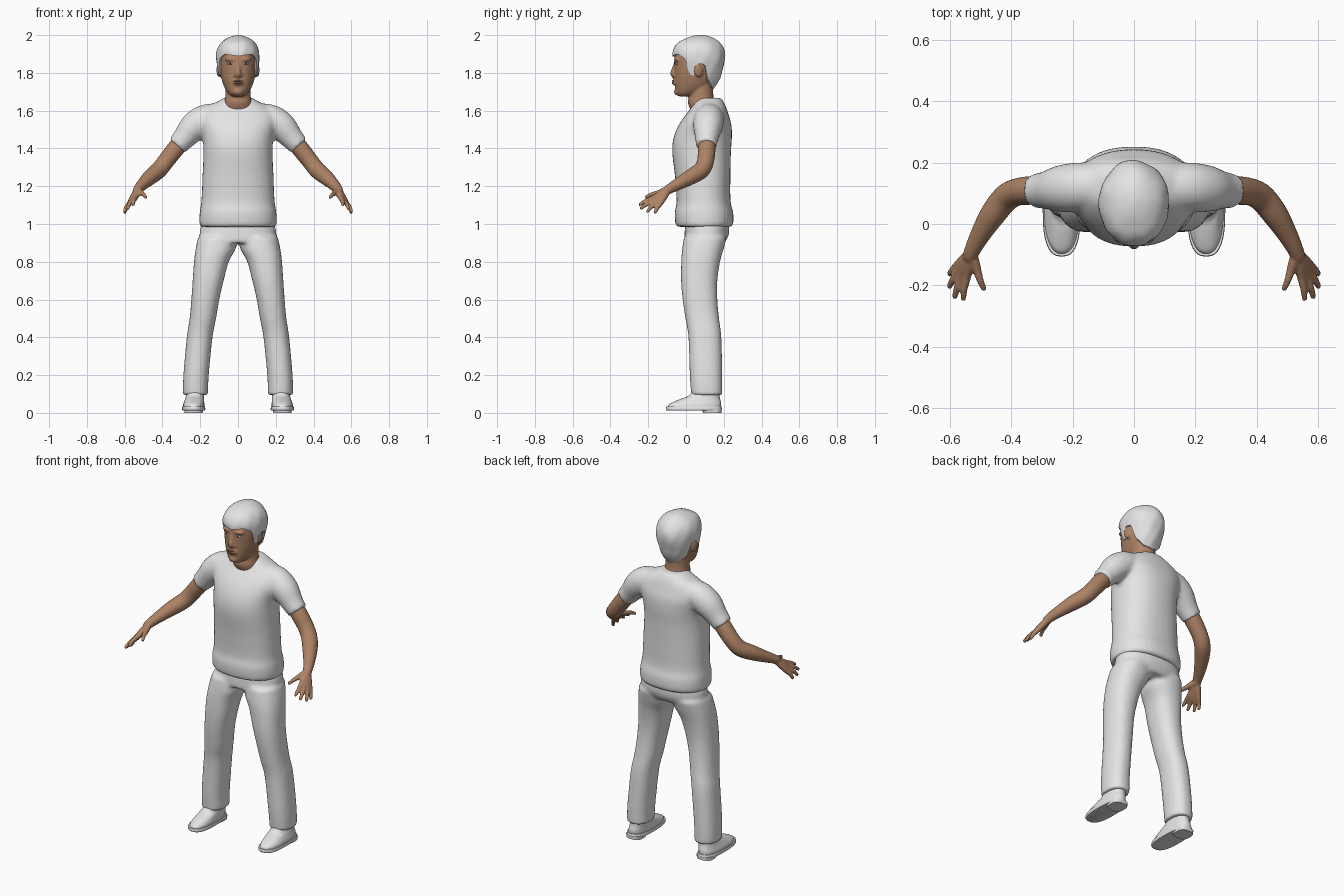
import bpy, bmesh, math
from mathutils import Vector, Matrix

def material(name, rgb):
    m = bpy.data.materials.new(name)
    m.diffuse_color = (*rgb, 1)
    return m

CLOTH = material("off_white", (0.78, 0.78, 0.78))
SKIN = material("brown_skin", (0.42, 0.225, 0.13))
LIP = material("dark_lip", (0.30, 0.14, 0.085))
DARK = material("eye_dark", (0.05, 0.035, 0.03))

def smooth(st, k=4):
    """Catmull-Rom interpolation of a list of stations."""
    out = []
    for i in range(len(st) - 1):
        p0, p1, p2, p3 = st[max(i - 1, 0)], st[i], st[i + 1], st[min(i + 2, len(st) - 1)]
        for j in range(k):
            t = j / k
            out.append([0.5 * (2 * b + (c - a) * t + (2 * a - 5 * b + 4 * c - d) * t * t
                               + (3 * b - a - 3 * c + d) * t ** 3)
                        for a, b, c, d in zip(p0, p1, p2, p3)])
    return out + [list(st[-1])]

def skin_rings(bm, rings):
    rows = [[bm.verts.new(p) for p in r] for r in rings]
    n = len(rows[0])
    for a, b in zip(rows, rows[1:]):
        for i in range(n):
            bm.faces.new((a[i], a[(i + 1) % n], b[(i + 1) % n], b[i]))
    bm.faces.new(rows[0])
    bm.faces.new(rows[-1])

def sides(mirror):
    return (1, -1) if mirror else (1,)

def stack(bm, st, power=2.0, mirror=False, n=36):
    """Level rings; station = z, x centre, x half width, y front, y back."""
    for s in sides(mirror):
        rings = []
        for z, x, rx, y0, y1 in smooth(st):
            ring = []
            for i in range(n):
                a = 2 * math.pi * i / n
                c, d = math.cos(a), math.sin(a)
                c = math.copysign(abs(c) ** (2 / power), c)
                d = math.copysign(abs(d) ** (2 / power), d)
                ring.append((s * (x + rx * c), (y0 + y1) / 2 + (y1 - y0) / 2 * d, z))
            rings.append(ring)
        skin_rings(bm, rings)

def tube(bm, st, mirror=False, n=18):
    """Round rings along a path; station = x, y, z, radius."""
    pts = smooth(st)
    for s in sides(mirror):
        rings = []
        for i, p in enumerate(pts):
            t = Vector(pts[min(i + 1, len(pts) - 1)][:3]) - Vector(pts[max(i - 1, 0)][:3])
            u = t.cross(Vector((0.1, 0.3, 1))).normalized()
            v = t.cross(u).normalized()
            ring = []
            for j in range(n):
                a = 2 * math.pi * j / n
                q = Vector(p[:3]) + p[3] * (u * math.cos(a) + v * math.sin(a))
                ring.append((s * q.x, q.y, q.z))
            rings.append(ring)
        skin_rings(bm, rings)

def blob(bm, centre, size, mirror=False, tilt=0):
    for s in sides(mirror):
        m = (Matrix.Translation((s * centre[0], centre[1], centre[2]))
             @ Matrix.Rotation(s * tilt, 4, 'Z') @ Matrix.Diagonal((*size, 1)))
        bmesh.ops.create_uvsphere(bm, u_segments=16, v_segments=10, radius=1, matrix=m)

def finish(name, bm, mat, voxel=0, relax=3):
    """Make the object; with a voxel size its pieces are fused into one skin."""
    bmesh.ops.recalc_face_normals(bm, faces=bm.faces[:])
    me = bpy.data.meshes.new(name)
    bm.to_mesh(me)
    bm.free()
    me.materials.append(mat)
    ob = bpy.data.objects.new(name, me)
    bpy.context.collection.objects.link(ob)
    if voxel:
        r = ob.modifiers.new("fuse", 'REMESH')
        r.mode, r.voxel_size, r.use_smooth_shade = 'VOXEL', voxel, True
        sm = ob.modifiers.new("relax", 'SMOOTH')
        sm.factor, sm.iterations = 0.5, relax
    bpy.context.view_layer.objects.active = ob
    ob.select_set(True)
    bpy.ops.object.shade_smooth_by_angle(angle=math.radians(50))
    ob.select_set(False)
    return ob

# Shirt: body and short sleeves
bm = bmesh.new()
stack(bm, [(0.985, 0, 0.195, -0.045, 0.235), (1.0, 0, 0.204, -0.056, 0.25),
           (1.06, 0, 0.203, -0.06, 0.25), (1.12, 0, 0.194, -0.05, 0.236),
           (1.25, 0, 0.188, -0.058, 0.235), (1.38, 0, 0.183, -0.073, 0.238),
           (1.46, 0, 0.188, -0.065, 0.243), (1.53, 0, 0.205, -0.035, 0.24),
           (1.58, 0, 0.205, 0.0, 0.225), (1.62, 0, 0.165, 0.03, 0.212),
           (1.65, 0, 0.105, 0.045, 0.197), (1.668, 0, 0.075, 0.06, 0.185)], 2.3)
tube(bm, [(0.12, 0.125, 1.565, 0.075), (0.18, 0.12, 1.55, 0.08), (0.235, 0.115, 1.512, 0.077),
          (0.285, 0.11, 1.455, 0.062), (0.323, 0.108, 1.413, 0.055)], True, 24)
finish("shirt", bm, CLOTH, 0.011, 4)

# Trousers: hips and two legs
bm = bmesh.new()
stack(bm, [(0.90, 0, 0.19, -0.01, 0.205), (0.95, 0, 0.203, -0.008, 0.228),
           (1.03, 0, 0.185, 0.0, 0.225)], 2.3)
stack(bm, [(0.095, 0.225, 0.066, 0.028, 0.192), (0.2, 0.222, 0.067, 0.02, 0.192),
           (0.4, 0.203, 0.068, 0.013, 0.187), (0.5, 0.186, 0.07, -0.003, 0.175),
           (0.6, 0.173, 0.074, -0.018, 0.166), (0.7, 0.158, 0.082, -0.026, 0.166),
           (0.8, 0.141, 0.092, -0.025, 0.18), (0.87, 0.118, 0.106, -0.02, 0.2),
           (0.93, 0.107, 0.104, -0.01, 0.215)], 2.3, True)
finish("trousers", bm, CLOTH, 0.011, 3)

# Shoes: sole and heel, then upper
bm = bmesh.new()
stack(bm, [(0.012, 0.235, 0.058, -0.1, 0.185), (0.02, 0.235, 0.062, -0.106, 0.19),
           (0.033, 0.235, 0.06, -0.104, 0.188)], 2.6, True)
stack(bm, [(0.0, 0.235, 0.048, 0.09, 0.187), (0.02, 0.235, 0.05, 0.085, 0.188)], 3, True)
finish("shoe_soles", bm, CLOTH)
bm = bmesh.new()
stack(bm, [(0.028, 0.235, 0.057, -0.099, 0.184), (0.045, 0.234, 0.056, -0.09, 0.186),
           (0.06, 0.232, 0.053, -0.062, 0.184), (0.075, 0.23, 0.05, -0.025, 0.18),
           (0.09, 0.228, 0.048, 0.012, 0.178), (0.13, 0.226, 0.047, 0.045, 0.175)], 2.3, True)
finish("shoe_uppers", bm, CLOTH)

# Arms with hands: every finger runs from the wrist, so the palms fuse
bm = bmesh.new()
tube(bm, [(0.27, 0.115, 1.465, 0.042), (0.325, 0.11, 1.405, 0.047), (0.38, 0.104, 1.335, 0.045),
          (0.418, 0.083, 1.287, 0.045), (0.46, 0.03, 1.252, 0.042), (0.5, -0.035, 1.215, 0.033),
          (0.527, -0.088, 1.186, 0.026), (0.535, -0.11, 1.17, 0.024)], True)
wrist = (0.53, -0.095, 1.18)
hand = [((0.545, -0.175, 1.137), (0.556, -0.25, 1.1)),
        ((0.562, -0.172, 1.122), (0.585, -0.243, 1.08)),
        ((0.573, -0.158, 1.112), (0.603, -0.208, 1.063)),
        ((0.577, -0.138, 1.106), (0.602, -0.165, 1.057)),
        ((0.51, -0.152, 1.163), (0.486, -0.217, 1.14))]
for knuckle, tip in hand:
    mid = Vector(knuckle).lerp(Vector(tip), 0.5) + Vector((0.002, 0, 0.004))
    palm = Vector(wrist).lerp(Vector(knuckle), 0.5)
    near = Vector(knuckle).lerp(Vector(tip), 0.93)
    tube(bm, [(*wrist, 0.018), (*palm, 0.018), (*knuckle, 0.0145), (*mid, 0.0115),
              (*near, 0.009), (*tip, 0.004)], True, 12)
finish("arms_and_hands", bm, SKIN, 0.0055, 3)

# Head: skull, neck, nose, ears, brow ridge and cheeks
bm = bmesh.new()
stack(bm, [(1.676, 0, 0.03, -0.04, 0.03), (1.69, 0, 0.05, -0.052, 0.07),
           (1.72, 0, 0.07, -0.057, 0.12), (1.76, 0, 0.085, -0.06, 0.15),
           (1.8, 0, 0.094, -0.06, 0.17), (1.86, 0, 0.1, -0.062, 0.19),
           (1.92, 0, 0.096, -0.052, 0.183), (1.96, 0, 0.07, -0.01, 0.15),
           (1.975, 0, 0.035, 0.04, 0.11)], 2.2)
stack(bm, [(1.59, 0, 0.085, 0.03, 0.17), (1.64, 0, 0.075, 0.01, 0.16), (1.68, 0, 0.067, 0.015, 0.145),
           (1.77, 0, 0.066, 0.02, 0.145)])
tube(bm, [(0, -0.054, 1.86, 0.009), (0, -0.062, 1.825, 0.012), (0, -0.068, 1.797, 0.016),
          (0, -0.058, 1.778, 0.012)])
blob(bm, (0.014, -0.06, 1.788), (0.011, 0.012, 0.009), True)
blob(bm, (0, -0.058, 1.75), (0.03, 0.014, 0.017))
blob(bm, (0, -0.05, 1.7), (0.025, 0.014, 0.018))
blob(bm, (0.04, -0.05, 1.872), (0.032, 0.014, 0.01), True, 0.2)
blob(bm, (0.102, 0.066, 1.815), (0.011, 0.024, 0.038), True, 0.25)
finish("head", bm, SKIN, 0.006, 3)

# Facial details
bm = bmesh.new()
blob(bm, (0, -0.066, 1.757), (0.024, 0.009, 0.005))
blob(bm, (0, -0.065, 1.745), (0.021, 0.009, 0.006))
finish("lips", bm, LIP)
bm = bmesh.new()
blob(bm, (0.041, -0.05, 1.849), (0.017, 0.008, 0.006), True, 0.25)
finish("eyes", bm, CLOTH)
bm = bmesh.new()
blob(bm, (0.041, -0.055, 1.849), (0.006, 0.005, 0.0055), True)
finish("irises", bm, DARK)

# Hair: cap with a hairline that rises over the face and ears
shape = smooth([(1.70, 0.074, -0.02, 0.135), (1.76, 0.093, -0.045, 0.175), (1.8, 0.103, -0.06, 0.19),
                (1.87, 0.114, -0.07, 0.207), (1.92, 0.111, -0.07, 0.202), (1.96, 0.09, -0.045, 0.178),
                (1.985, 0.056, 0.005, 0.145), (1.996, 0.025, 0.04, 0.115), (2.0, 0.008, 0.065, 0.085)])
hairline = [(0, 1.888), (38, 1.9), (58, 1.875), (68, 1.79), (80, 1.785), (86, 1.85), (104, 1.845),
            (116, 1.765), (145, 1.725), (180, 1.715)]

def look_up(table, x):
    for a, b in zip(table, table[1:]):
        if x <= b[0]:
            t = max(0, (x - a[0]) / (b[0] - a[0]))
            return [p + (q - p) * t for p, q in zip(a, b)]
    return table[-1]

N, ROWS = 72, 24
rings = []
for r in range(-1, ROWS + 1):
    ring = []
    for i in range(N):
        a = 2 * math.pi * i / N
        deg = math.degrees(min(a, 2 * math.pi - a))
        low = look_up(hairline, deg)[1]
        t = max(r, 0) / ROWS
        z = low + (2.0 - low) * math.sin(t * math.pi / 2)
        _, rx, y0, y1 = look_up(shape, z)
        lump = 1 + 0.018 * math.sin(5 * a + 25 * z) * math.sin(math.pi * t) \
            + 0.01 * math.sin(11 * a - 40 * z) * (1 - t)
        if r < 0:
            lump *= 0.86
        ring.append((rx * lump * math.sin(a),
                     (y0 + y1) / 2 - (y1 - y0) / 2 * lump * math.cos(a), z))
    rings.append(ring)
bm = bmesh.new()
skin_rings(bm, rings)
bmesh.ops.delete(bm, geom=[f for f in bm.faces if len(f.verts) == N and f.calc_center_median().z < 1.95],
                 context='FACES_ONLY')
finish("hair", bm, CLOTH)
